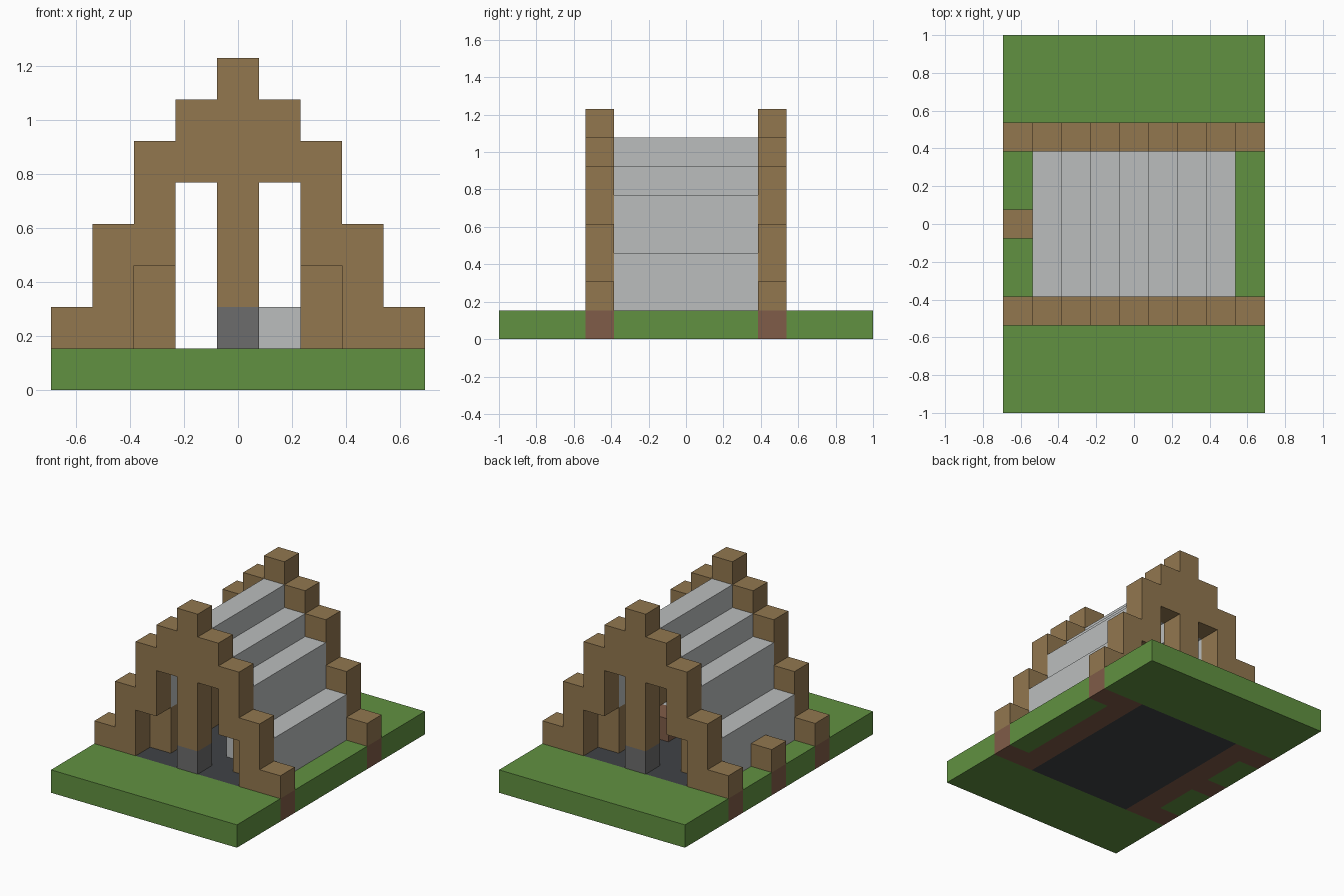
import bpy
import bmesh

cube = bpy.data.objects.get("Cube")
if cube:
    bpy.data.objects.remove(cube, do_unlink=True)

U = 2 / 13  # one block


def material(name, rgb):
    linear = [((c / 255 + 0.055) / 1.055) ** 2.4 for c in rgb] + [1]
    m = bpy.data.materials.new(name)
    m.use_nodes = True
    m.diffuse_color = linear
    m.node_tree.nodes["Principled BSDF"].inputs["Base Color"].default_value = linear
    return m


GRASS = material("grass green", (97, 145, 65))
WOOD = material("wood brown", (146, 119, 79))
EARTH = material("earth red brown", (128, 92, 72))
PALE = material("pale grey", (187, 190, 190))
STONE = material("stone grey", (108, 108, 108))
FLOOR = material("floor charcoal", (64, 67, 70))


def finish(bm, name, mat):
    bmesh.ops.recalc_face_normals(bm, faces=bm.faces)
    mesh = bpy.data.meshes.new(name)
    bm.to_mesh(mesh)
    bm.free()
    mesh.materials.append(mat)
    obj = bpy.data.objects.new(name, mesh)
    bpy.context.collection.objects.link(obj)
    return obj


def box(name, mat, x, y, z):
    """Box from (low, high) block ranges on each axis."""
    bm = bmesh.new()
    bmesh.ops.create_cube(bm, size=1)
    for v in bm.verts:
        v.co = [U * (r[0] + r[1] + 2 * c * (r[1] - r[0])) / 2
                for r, c in zip((x, y, z), v.co)]
    return finish(bm, name, mat)


def extrude(name, mat, outline, y):
    """Extrude an x-z outline over the range y."""
    bm = bmesh.new()
    face = bm.faces.new([bm.verts.new((U * px, U * y[0], U * pz)) for px, pz in outline])
    new = bmesh.ops.extrude_face_region(bm, geom=[face])["geom"]
    moved = [g for g in new if isinstance(g, bmesh.types.BMVert)]
    bmesh.ops.translate(bm, verts=moved, vec=(0, U * (y[1] - y[0]), 0))
    return finish(bm, name, mat)


def flip(r, s):
    return tuple(sorted((s * r[0], s * r[1])))


BASE, FIRST, ROOM = (0, 1), (1, 2), (-2.5, 2.5)

# Ground and floor
box("floor", FLOOR, ROOM, (-3.5, 3.5), BASE)
box("left_grass_strip", GRASS, (3.5, 4.5), ROOM, BASE)
box("side_block_earth", EARTH, (-4.5, -3.5), (-0.5, 0.5), BASE)
box("side_block", WOOD, (-4.5, -3.5), (-0.5, 0.5), FIRST)
for s, end in ((-1, "front"), (1, "back")):
    box(end + "_lawn", GRASS, (-4.5, 4.5), flip((3.5, 6.5), s), BASE)
    box(end + "_right_grass_strip", GRASS, (-4.5, -3.5), flip((0.5, 2.5), s), BASE)

# Stepped gables, each with a central post
half = [(0.5, 2), (0.5, 5), (1.5, 5), (1.5, 3), (2.5, 3), (2.5, 1), (4.5, 1), (4.5, 2),
        (3.5, 2), (3.5, 4), (2.5, 4), (2.5, 6), (1.5, 6), (1.5, 7), (0.5, 7), (0.5, 8)]
gable = half + [(-x, z) for x, z in reversed(half)]
for s, end in ((-1, "front"), (1, "back")):
    row = flip((2.5, 3.5), s)
    extrude(end + "_gable", WOOD, gable, row)
    box(end + "_post_foot", STONE, (-0.5, 0.5), row, FIRST)
    for t, side in ((-1, "right"), (1, "left")):
        box(f"{end}_{side}_gable_earth", EARTH, flip((2.5, 4.5), t), row, BASE)

# Stepped roof, inner walls and footings
box("roof_ridge", PALE, (-0.5, 0.5), ROOM, (6, 7))
for t, side in ((-1, "right"), (1, "left")):
    for i, z in enumerate(((5, 6), (3, 5), (1, 3))):
        box(f"{side}_roof_step_{i + 1}", PALE, flip((i + 0.5, i + 1.5), t), ROOM, z)
    box(side + "_inner_wall", WOOD, flip((1.5, 2.5), t), ROOM, (1, 3))
    box(side + "_footing", EARTH, flip((2.5, 3.5), t), ROOM, BASE)

# Bed inside
box("bed_head", PALE, (0.5, 1.5), (-1.5, -0.5), FIRST)
box("bed_foot", EARTH, (0.5, 1.5), (-0.5, 0.5), FIRST)
